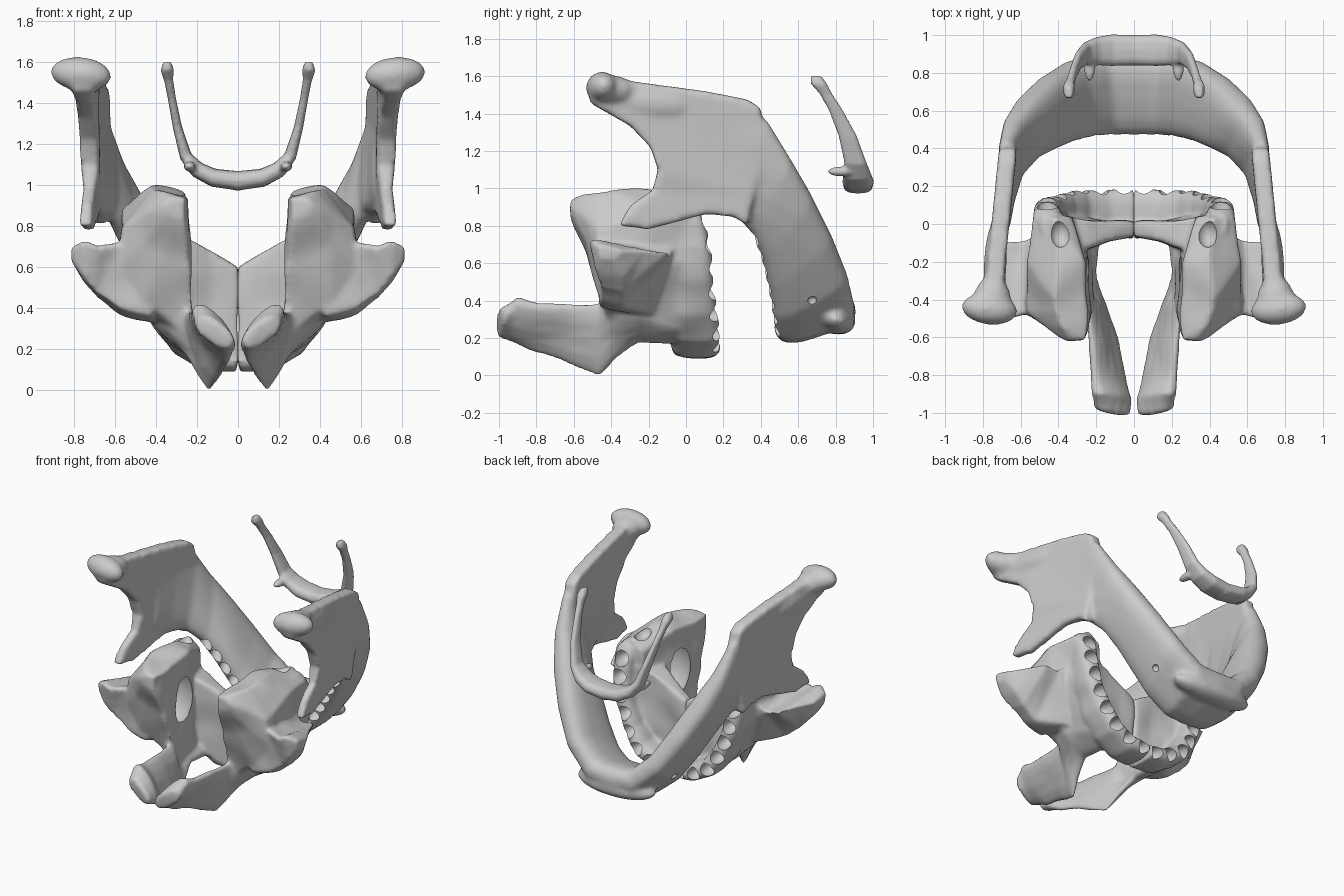
import bpy, bmesh, math
from mathutils import Vector, Matrix

if "Cube" in bpy.data.objects:
    bpy.data.objects.remove(bpy.data.objects["Cube"])

V = Vector


def skin(bm, rings):
    """Closed skin over rings of equal point count."""
    vs = [[bm.verts.new(p) for p in r] for r in rings]
    n = len(rings[0])
    for a, b in zip(vs, vs[1:]):
        for i in range(n):
            j = (i + 1) % n
            bm.faces.new((a[i], a[j], b[j], b[i]))
    bm.faces.new(vs[0])
    bm.faces.new(vs[-1][::-1])


def strip(bm, stations, n=16):
    """Rounded bar between two edge paths: stations of (edge p, edge q, thickness)."""
    st = [(V(p), V(q), t) for p, q, t in stations]
    mids = [(p + q) / 2 for p, q, t in st]
    rings = []
    for i, (p, q, t) in enumerate(st):
        tan = mids[min(i + 1, len(st) - 1)] - mids[max(i - 1, 0)]
        u = (p - q) / 2
        v = u.cross(tan).normalized() * t / 2
        ring = []
        for k in range(n):
            c, s = math.cos(2 * math.pi * k / n), math.sin(2 * math.pi * k / n)
            c = math.copysign(abs(c) ** 0.75, c)
            s = math.copysign(abs(s) ** 0.75, s)
            ring.append(mids[i] + u * c + v * s)
        rings.append(ring)
    skin(bm, rings)


def ball(bm, loc, radii, axis=(0, 0, 1)):
    rot = V(axis).to_track_quat('Z', 'Y').to_matrix().to_4x4()
    m = Matrix.Translation(loc) @ rot @ Matrix.Diagonal((*radii, 1))
    bmesh.ops.create_uvsphere(bm, u_segments=16, v_segments=10, radius=1, matrix=m)


def along(path, count, start, end):
    """Evenly spaced points on a polyline, with their segment index."""
    pts = [V(p) for p in path]
    lens = [(b - a).length for a, b in zip(pts, pts[1:])]
    out = []
    for k in range(count):
        d = sum(lens) * (start + (end - start) * k / (count - 1))
        i = 0
        while i < len(lens) - 1 and d > lens[i]:
            d -= lens[i]
            i += 1
        out.append((pts[i].lerp(pts[i + 1], d / lens[i]), i))
    return out


def to_object(bm, name):
    bmesh.ops.recalc_face_normals(bm, faces=bm.faces)
    me = bpy.data.meshes.new(name)
    bm.to_mesh(me)
    bm.free()
    ob = bpy.data.objects.new(name, me)
    bpy.context.collection.objects.link(ob)
    return ob


def mirror(ob):
    ob.modifiers.new("mirror", 'MIRROR').use_mirror_merge = False


def finish(bm, name, voxel, cut=None, seam=False, smooth=6, rough=0):
    """Fuse the parts into one bone, carve it, mirror it and shade it smooth."""
    ob = to_object(bm, name)
    if not seam:
        mirror(ob)
    r = ob.modifiers.new("fuse", 'REMESH')
    r.mode, r.voxel_size = 'VOXEL', voxel
    s = ob.modifiers.new("soften", 'SMOOTH')
    s.factor, s.iterations = 0.5, smooth
    if rough:
        d = ob.modifiers.new("undulate", 'DISPLACE')
        d.texture = bpy.data.textures.new("bone_relief", 'CLOUDS')
        d.texture.noise_scale, d.texture.noise_depth = 0.2, 0
        d.strength = rough
    cutter = None
    if cut:
        cutter = to_object(cut, name + "_cutter")
        cutter.hide_render = True
        if not seam:
            mirror(cutter)
        b = ob.modifiers.new("carve", 'BOOLEAN')
        b.operation, b.solver, b.object = 'DIFFERENCE', 'EXACT', cutter
    if seam:
        mirror(ob)
    dg = bpy.context.evaluated_depsgraph_get()
    me = bpy.data.meshes.new_from_object(ob.evaluated_get(dg))
    ob.modifiers.clear()
    ob.data = me
    if cutter:
        bpy.data.objects.remove(cutter)
    bpy.ops.object.select_all(action='DESELECT')
    ob.select_set(True)
    bpy.context.view_layer.objects.active = ob
    bpy.ops.object.shade_smooth_by_angle(angle=math.radians(50))


# Lower jaw: curved body, flat ramus, chin, neck and condyle
bm = bmesh.new()
body = [((-.03, .905, .38), (-.03, .475, .225), .20), ((.16, .90, .39), (.13, .475, .235), .20),
        ((.33, .865, .54), (.25, .46, .33), .19), ((.46, .78, .75), (.35, .435, .48), .20),
        ((.57, .67, .97), (.44, .40, .63), .20), ((.645, .555, 1.17), (.54, .35, .76), .16),
        ((.68, .435, 1.37), (.62, .25, .865), .11), ((.69, .25, 1.43), (.665, .10, .90), .09),
        ((.705, .05, 1.40), (.69, -.03, .92), .08)]
strip(bm, body)
ramus = [(-.48, 1.6), (-.2, 1.56), (.1, 1.52), (.33, 1.475), (.4, 1.43), (.42, 1.3),
         (.36, .95), (.33, .8), (.25, .85), (.1, .86), (-.05, .82), (-.2, .78), (-.36, .80),
         (-.3, .91), (-.18, .99), (-.15, 1.1), (-.19, 1.22), (-.3, 1.335), (-.52, 1.46)]
skin(bm, [[V((.705 - .1 * y + d * (1.2 if z > 1 else .8), y, z)) for y, z in ramus]
          for d in (-.038, .042)])
ball(bm, (.735, -.22, 1.46), (.062, .09, .26), (.04, -1, .1))
ball(bm, (.75, -.40, 1.525), (.10, .13, .08))
ball(bm, (.765, -.45, 1.54), (.085, .085, .152), (1, .12, .1))
ball(bm, (.02, .80, .30), (.30, .11, .08), (0, .3, 1))
# Tooth sockets and small side foramen
cut = bmesh.new()
for p, i in along([s[1] for s in body[:6]], 8, .09, .95):
    ax = V(body[i][0]) - V(body[i][1])
    ball(cut, p + ax.normalized() * .015, (.044, .044, .085), ax)
ball(cut, (.38, .675, .40), (.025, .025, .025))
finish(bm, "lower_jaw", .014, cut, smooth=18)

# Hyoid: bowed plate with long and short horns
bm = bmesh.new()
hyoid = [((-.02, .92, 1.018), .08, .095), ((.12, .92, 1.035), .085, .09),
         ((.2, .915, 1.075), .075, .08), ((.255, .905, 1.14), .06, .06),
         ((.295, .865, 1.28), .05, .045), ((.322, .80, 1.42), .038, .04),
         ((.338, .745, 1.51), .034, .045), ((.345, .71, 1.56), .044, .066),
         ((.345, .695, 1.60), .03, .04)]
strip(bm, [(V(c) + V((0, w, 0)), V(c) - V((0, w, 0)), t) for c, w, t in hyoid], 12)
ball(bm, (.235, .83, 1.09), (.03, .075, .026))
finish(bm, "hyoid_bone", .01, smooth=4)

# Upper jaw half: tooth-bearing arch
bm = bmesh.new()
arch = [((0, .185, .135), (0, -.08, .14), .11), ((.14, .185, .15), (.14, -.07, .155), .12),
        ((.28, .175, .22), (.27, -.07, .23), .13), ((.37, .165, .35), (.36, -.07, .35), .13),
        ((.43, .15, .52), (.42, -.07, .52), .14), ((.465, .125, .69), (.455, -.07, .70), .15),
        ((.46, .095, .83), (.45, -.07, .84), .15), ((.44, .06, .91), (.43, -.07, .93), .12)]
strip(bm, arch)
# Palate, dished toward the nose
pal = [(0, .12, .60, -.07, .01), (.13, .15, .67, -.08, .01),
       (.25, .22, .74, -.13, .03), (.4, .45, .78, -.2, .06)]
skin(bm, [[V((x, a, z0)), V((x, a, z1)), V((x, b, z1)), V((x, b, z0))] for x, z0, z1, a, b in pal])
# Block under the eye, from the arch back to the orbit
block = [(.04, (.26, .22), (.37, .28), (.50, .60), (.53, .88), (.42, .96), (.33, .88)),
         (-.2, (.22, .22), (.40, .31), (.54, .60), (.57, .88), (.40, 1.0), (.26, .96)),
         (-.4, (.22, .24), (.44, .38), (.58, .60), (.57, .80), (.42, .99), (.25, .95)),
         (-.47, (.22, .44), (.46, .44), (.58, .60), (.56, .79), (.41, .98), (.24, .94)),
         (-.54, (.24, .66), (.36, .66), (.46, .72), (.47, .85), (.38, .97), (.24, .94)),
         (-.62, (.26, .84), (.30, .84), (.34, .86), (.36, .91), (.33, .94), (.25, .94))]
skin(bm, [[V((x, r[0], z)) for x, z in r[1:]] for r in block])
# Cheek process
cheek = [(.42, (-.46, .36), (-.18, .32), (-.03, .78), (-.48, .86)),
         (.58, (-.46, .40), (-.34, .37), (-.08, .64), (-.48, .72)),
         (.69, (-.46, .47), (-.33, .44), (-.08, .66), (-.51, .70)),
         (.75, (-.48, .55), (-.33, .52), (-.22, .67), (-.51, .73)),
         (.81, (-.46, .63), (-.38, .62), (-.33, .67), (-.47, .70))]
skin(bm, [[V((r[0], y, z)) for y, z in r[1:]] for r in cheek])
# Process rising beside the nose opening
strip(bm, [((.19, -.04, .19), (.36, -.04, .30), .10), ((.20, -.25, .18), (.41, -.25, .34), .08),
           ((.17, -.37, .09), (.36, -.37, .37), .07), ((.135, -.46, -.02), (.25, -.45, .39), .06),
           ((.08, -.65, .07), (.23, -.62, .38), .06), ((.04, -.84, .13), (.215, -.82, .39), .08),
           ((.02, -.93, .18), (.21, -.90, .42), .11), ((.03, -1.01, .22), (.2, -.98, .34), .10)])
# Tooth sockets, open sinus and the pit behind the last socket
cut = bmesh.new()
for p, i in along([s[0] for s in arch[:7]], 8, .06, .99):
    ax = V(arch[i][1]) - V(arch[i][0])
    r = .045 + .002 * i
    ball(cut, p + ax.normalized() * .012, (r, r, .095), ax)
ball(cut, (.35, -.29, .65), (.15, .16, .23))
ball(cut, (.39, -.05, .98), (.055, .075, .06))
finish(bm, "upper_jaw", .013, cut, seam=True, smooth=10, rough=.025)
